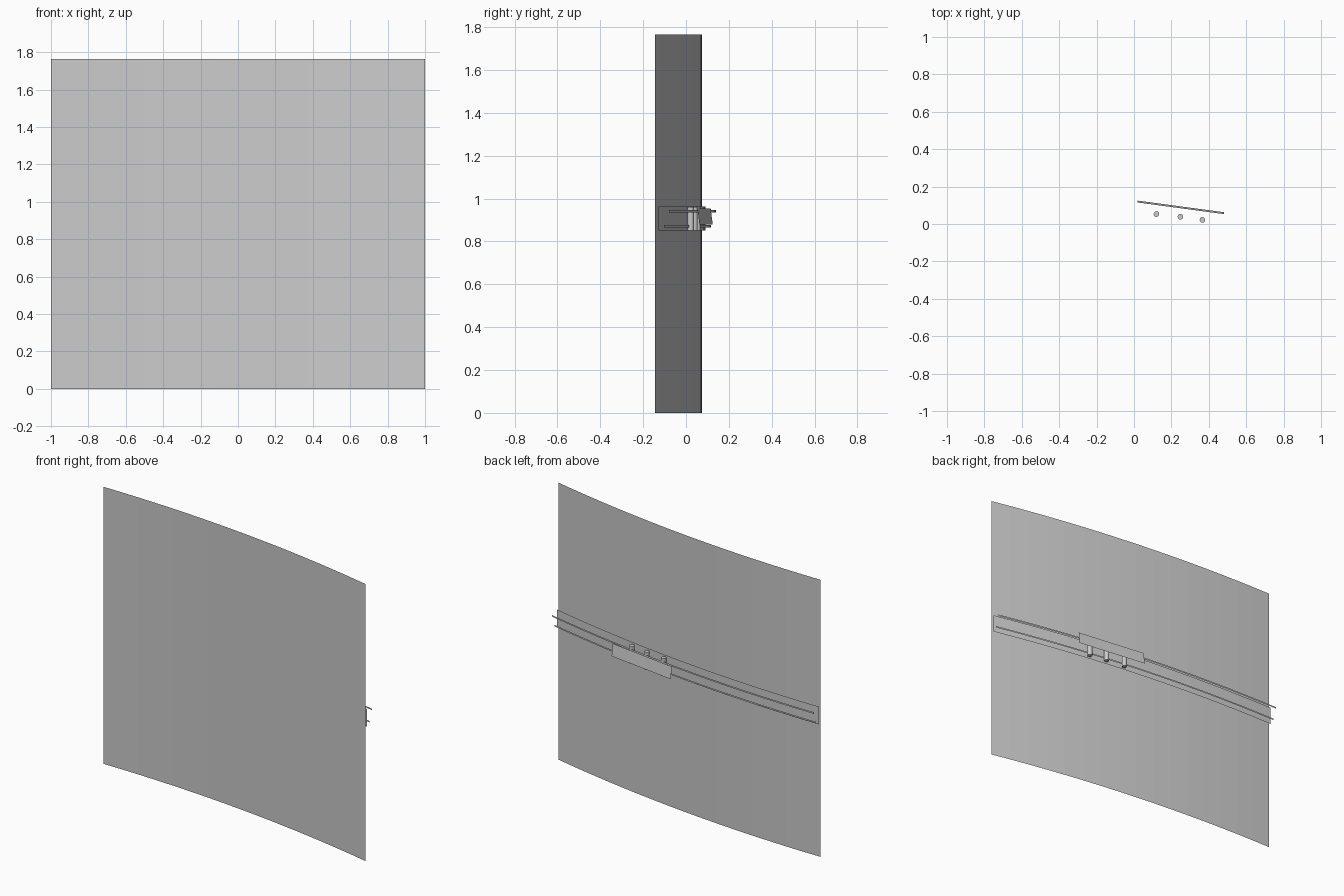
import bpy, bmesh, math

if "Cube" in bpy.data.objects:
    bpy.data.objects.remove(bpy.data.objects["Cube"])

grey = bpy.data.materials.new("light_grey")
grey.diffuse_color = (0.6, 0.6, 0.6, 1)
grey.use_nodes = True
grey.node_tree.nodes["Principled BSDF"].inputs["Base Color"].default_value = grey.diffuse_color

RADIUS, Y_START, SEGMENTS = 9.2, 0.075, 16


def finish(name, bm):
    mesh = bpy.data.meshes.new(name)
    bm.to_mesh(mesh)
    bm.free()
    mesh.materials.append(grey)
    obj = bpy.data.objects.new(name, mesh)
    bpy.context.collection.objects.link(obj)
    return obj


def arc_y(x):
    """Depth of the curved sheet at x; the arc is tangent to x at the left edge."""
    return Y_START - RADIUS + math.sqrt(RADIUS ** 2 - (x + 1) ** 2)


def curved_band(name, offset, z0, z1):
    """Thin upright band following the arc, shifted backwards by offset."""
    bm = bmesh.new()
    columns = []
    for i in range(SEGMENTS + 1):
        x = -1 + 2 * i / SEGMENTS
        columns.append([bm.verts.new((x, arc_y(x) + offset, z)) for z in (z0, z1)])
    for a, b in zip(columns, columns[1:]):
        bm.faces.new((a[0], b[0], b[1], a[1]))
    return finish(name, bm)


# Large curved sheet, backing strip and two narrow rails behind it
curved_band("curved_panel", 0, 0, 1.765)
curved_band("backing_strip", 0.016, 0.85, 0.963)
curved_band("upper_rail", 0.065, 0.936, 0.946)
curved_band("lower_rail", 0.042, 0.866, 0.876)

# Slightly tilted cover plate
bm = bmesh.new()
corners = [(0.02, 0.125, 0.878), (0.48, 0.063, 0.878),
           (0.48, 0.053, 0.955), (0.02, 0.115, 0.955)]
bm.faces.new([bm.verts.new(c) for c in corners])
finish("cover_plate", bm)

# Three upright pegs between strip and plate
for i, (x, y) in enumerate([(0.12, 0.053), (0.248, 0.039), (0.366, 0.022)]):
    bm = bmesh.new()
    bmesh.ops.create_cone(bm, cap_ends=True, segments=16, radius1=0.015,
                          radius2=0.015, depth=0.112)
    bmesh.ops.translate(bm, verts=bm.verts, vec=(x, y, 0.906))
    peg = finish(f"peg_{i + 1}", bm)
    for face in peg.data.polygons:
        face.use_smooth = abs(face.normal.z) < 0.5
